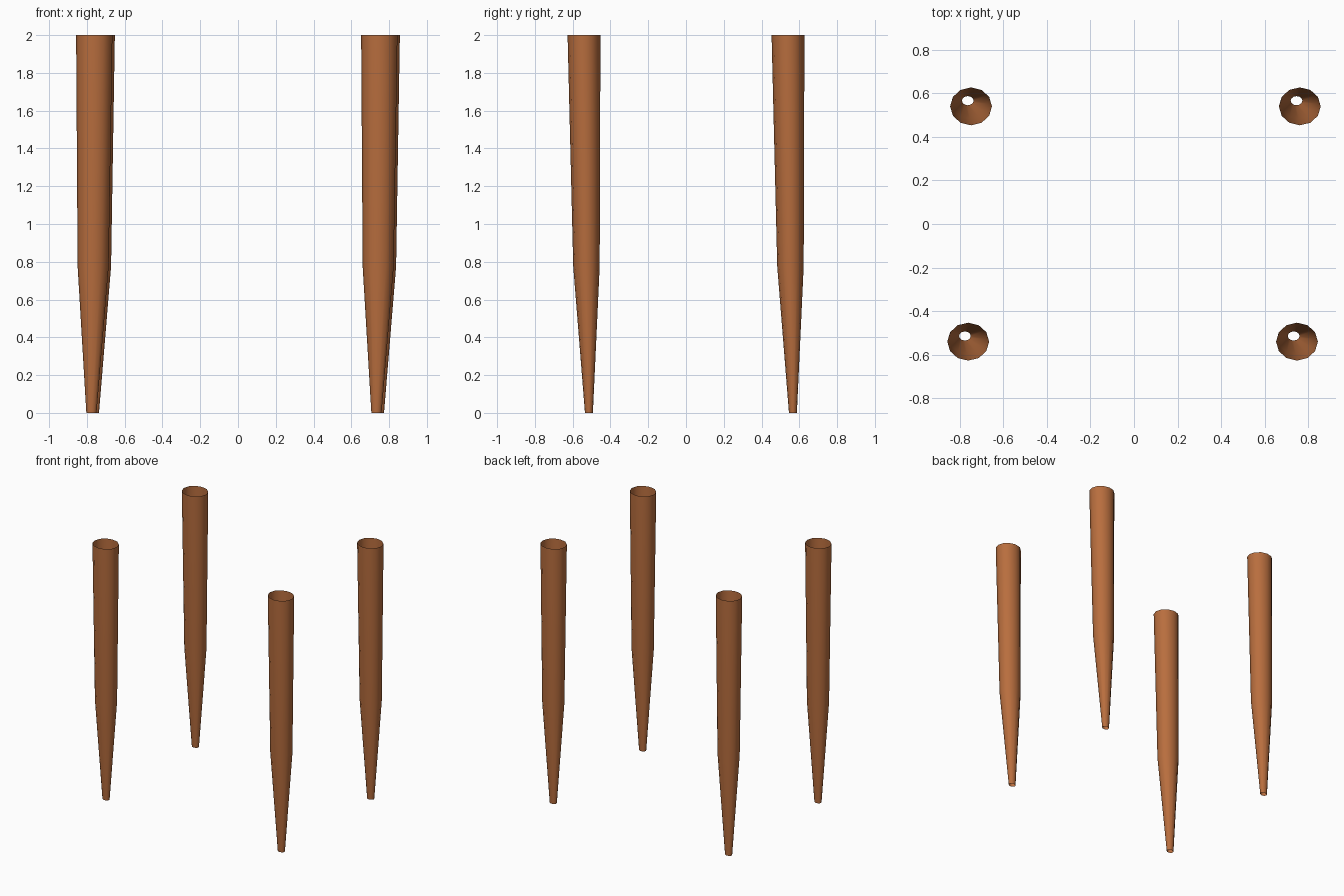
import bpy, bmesh, math

if "Cube" in bpy.data.objects:
    bpy.data.objects.remove(bpy.data.objects["Cube"])

SIDES = 12
# Leg rings: height, centre shift x, centre shift y, radius x, radius y
RINGS = [
    (0.0, -0.015, 0.026, 0.027, 0.021),
    (0.775, -0.006, 0.013, 0.082, 0.070),
    (2.0, 0.0, 0.0, 0.096, 0.087),
]
# Top centre of every leg
LEGS = {
    "front_left_leg": (-0.761, -0.54),
    "front_right_leg": (0.748, -0.54),
    "back_left_leg": (-0.748, 0.54),
    "back_right_leg": (0.761, 0.54),
}

wood = bpy.data.materials.new("warm brown wood")
wood.diffuse_color = (0.48, 0.155, 0.048, 1.0)
wood.use_nodes = True
wood.node_tree.nodes["Principled BSDF"].inputs["Base Color"].default_value = wood.diffuse_color


def make_leg(name, cx, cy):
    """Slightly leaning oval tube, tapered at the foot and open at both ends."""
    bm = bmesh.new()
    loops = []
    for z, dx, dy, rx, ry in RINGS:
        loop = []
        for i in range(SIDES):
            a = 2 * math.pi * i / SIDES
            loop.append(bm.verts.new((cx + dx + rx * math.cos(a),
                                      cy + dy + ry * math.sin(a), z)))
        loops.append(loop)
    for low, high in zip(loops, loops[1:]):
        for i in range(SIDES):
            j = (i + 1) % SIDES
            face = bm.faces.new((low[i], low[j], high[j], high[i]))
            face.smooth = True
    mesh = bpy.data.meshes.new(name)
    bm.to_mesh(mesh)
    bm.free()
    mesh.materials.append(wood)
    leg = bpy.data.objects.new(name, mesh)
    bpy.context.collection.objects.link(leg)


# Four legs
for leg_name, (x, y) in LEGS.items():
    make_leg(leg_name, x, y)
